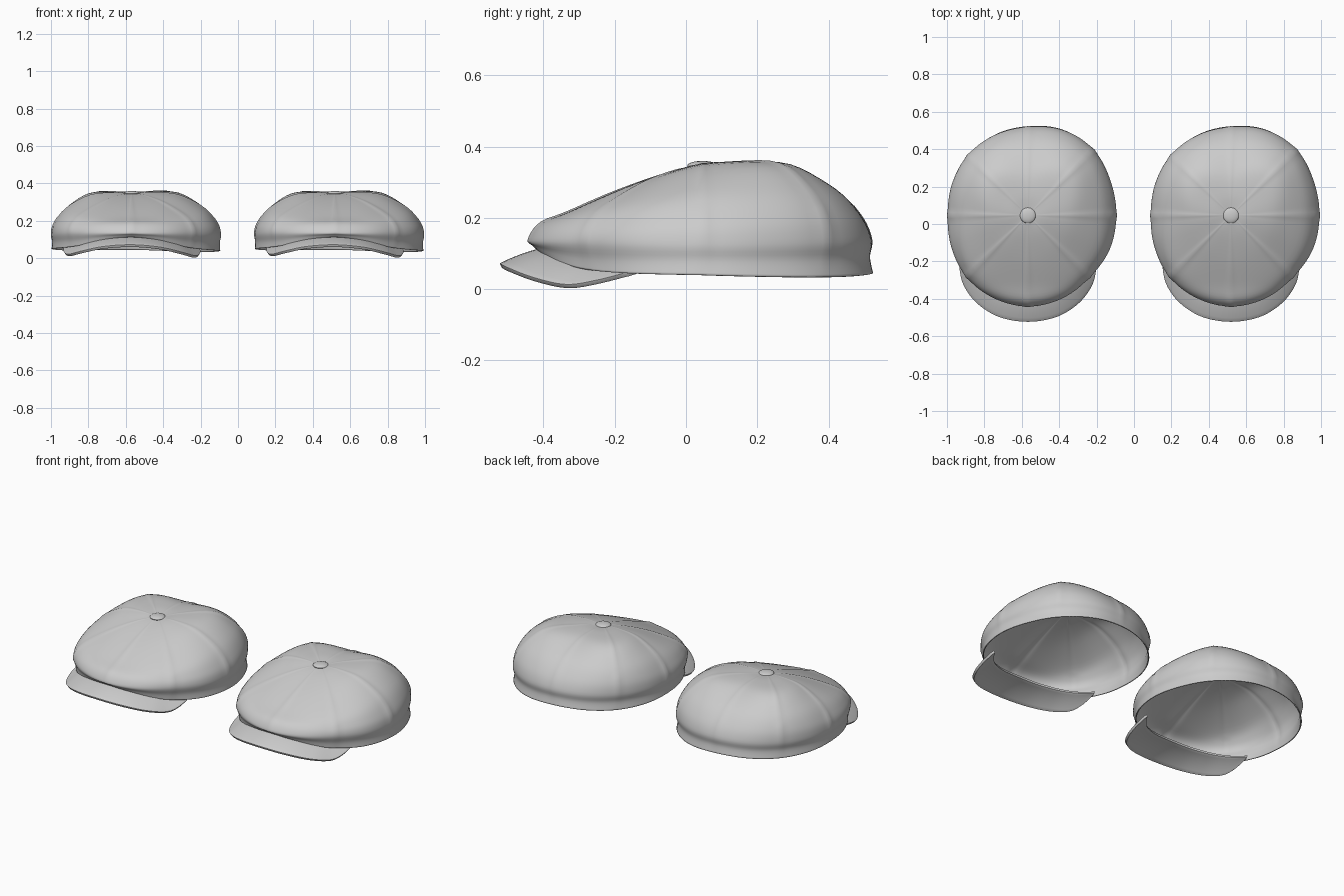
import bpy, bmesh, math
from mathutils import Vector

if "Cube" in bpy.data.objects:
    bpy.data.objects.remove(bpy.data.objects["Cube"])

BX, BY = -0.0245, 0.046          # button position inside one cap
SEG, ROWS = 160, 32


def spline(pts, t, cyclic=False):
    """Catmull-Rom point; t runs 0..1 over the list."""
    n = len(pts)
    f = t * (n if cyclic else n - 1)
    i = math.floor(f) if cyclic else min(int(f), n - 2)
    u = f - i
    g = lambda k: Vector(pts[k % n] if cyclic else pts[max(0, min(n - 1, k))])
    a, b, c, d = g(i - 1), g(i), g(i + 1), g(i + 2)
    return 0.5 * (2 * b + (c - a) * u + (2 * a - 5 * b + 4 * c - d) * u * u
                  + (3 * b - a - 3 * c + d) * u ** 3)


def tilt(x):
    return -0.012 * x


def mesh_object(name, rows, closed, thickness, offset):
    """Skin a grid of points, give it thickness and smooth shading."""
    bm = bmesh.new()
    grid = [[bm.verts.new(p) for p in row] for row in rows]
    n = len(grid[0])
    for a, b in zip(grid, grid[1:]):
        for i in range(n if closed else n - 1):
            k = (i + 1) % n
            bm.faces.new((a[i], a[k], b[k], b[i]))
    if closed:
        bm.faces.new(grid[-1])
    me = bpy.data.meshes.new(name)
    bm.to_mesh(me)
    bm.free()
    ob = bpy.data.objects.new(name, me)
    bpy.context.collection.objects.link(ob)
    m = ob.modifiers.new("thickness", 'SOLIDIFY')
    m.thickness, m.offset = thickness, offset
    smooth(ob)
    return ob


def smooth(ob):
    bpy.ops.object.select_all(action='DESELECT')
    ob.select_set(True)
    bpy.context.view_layer.objects.active = ob
    bpy.ops.object.shade_smooth_by_angle(angle=math.radians(50))


# Crown outline radius every 22.5 degrees, counter-clockwise from +x
radius = [.475, .480, .497, .496, .477, .467, .455, .440,
          .431, .444, .465, .478, .486, .480, .468, .475]
radius = [(r, 0) for r in radius]

# Crown profiles (radius fraction, height) from rim to button
front = [(.96, .112), (.98, .122), (1, .138), (.93, .185), (.76, .220), (.5, .275), (.25, .32), (.06, .346)]
front_diag = [(.97, .058), (.975, .09), (1, .135), (.96, .18), (.84, .228), (.52, .295), (.25, .332), (.06, .346)]
side = [(.995, .045), (.985, .085), (.995, .13), (.955, .19), (.815, .267), (.53, .336), (.25, .352), (.06, .348)]
back_diag = [(.995, .038), (.982, .085), (1, .135), (.965, .205), (.85, .28), (.62, .350), (.28, .358), (.06, .348)]
back = [(1, .046), (.982, .09), (.99, .14), (.92, .21), (.76, .285), (.49, .343), (.25, .355), (.06, .348)]
around = [side, back_diag, back, back_diag, side, front_diag, front, front_diag]


def crown_point(i, j):
    a = i / SEG
    t = j / ROWS
    s, z = spline([spline(p, t) for p in around], a, True)
    r = spline(radius, a, True)[0]
    # raised seam at each of the eight panel joins
    d = (a * 8 + 0.5) % 1 - 0.5
    ridge = 0.005 * math.exp(-(d / 0.055) ** 2) * min(1, s * 1.5)
    th = a * math.tau
    rr = r * s + ridge * min(t * 3, 1) * (1 if t < .5 else 0.3)
    x, y = BX + rr * math.cos(th), BY + rr * math.sin(th)
    return x, y, z + 0.7 * ridge * min(1, t * 1.5) + tilt(x) * (1 - 2 * t)


crown = mesh_object("crown", [[crown_point(i, j) for i in range(SEG)]
                              for j in range(ROWS + 1)], True, 0.006, -1)

# Curved brim; its inner edge tucks inside the crown; mirrored about its middle
outer = [(0, -.52, .066), (.15, -.495, .055), (.265, -.425, .03),
         (.335, -.335, .012), (.360, -.25, .024), (.362, -.16, .047)]
inner = [(0, -.355, .118), (.12, -.338, .108), (.22, -.29, .088),
         (.285, -.235, .07), (.33, -.18, .058), (.357, -.14, .053)]
mirror = lambda pts: [(-x, y, z) for x, y, z in pts[:0:-1]] + pts
outer, inner = mirror(outer), mirror(inner)


def brim_point(i, j):
    u, v = i / 60, j / 8
    p = spline(outer, u).lerp(spline(inner, u), v)
    p.z += 0.03 * v * (1 - v) * math.sin(math.pi * u)
    p.x += BX
    p.z += tilt(p.x)
    return p


brim = mesh_object("brim", [[brim_point(i, j) for i in range(61)]
                            for j in range(9)], False, 0.014, 0)
bev = brim.modifiers.new("soft_edge", 'BEVEL')
bev.width, bev.segments = 0.004, 2

# Flattened button on top
bpy.ops.mesh.primitive_uv_sphere_add(segments=32, ring_count=16, radius=1,
                                     location=(BX, BY, 0.347))
button = bpy.context.object
button.name = "button"
button.scale = (.042, .042, .013)
smooth(button)

# Two identical caps side by side
for ob in (crown, brim, button):
    twin = ob.copy()
    twin.name = "second_" + ob.name
    bpy.context.collection.objects.link(twin)
    ob.location.x -= 0.543
    twin.location.x += 0.543
